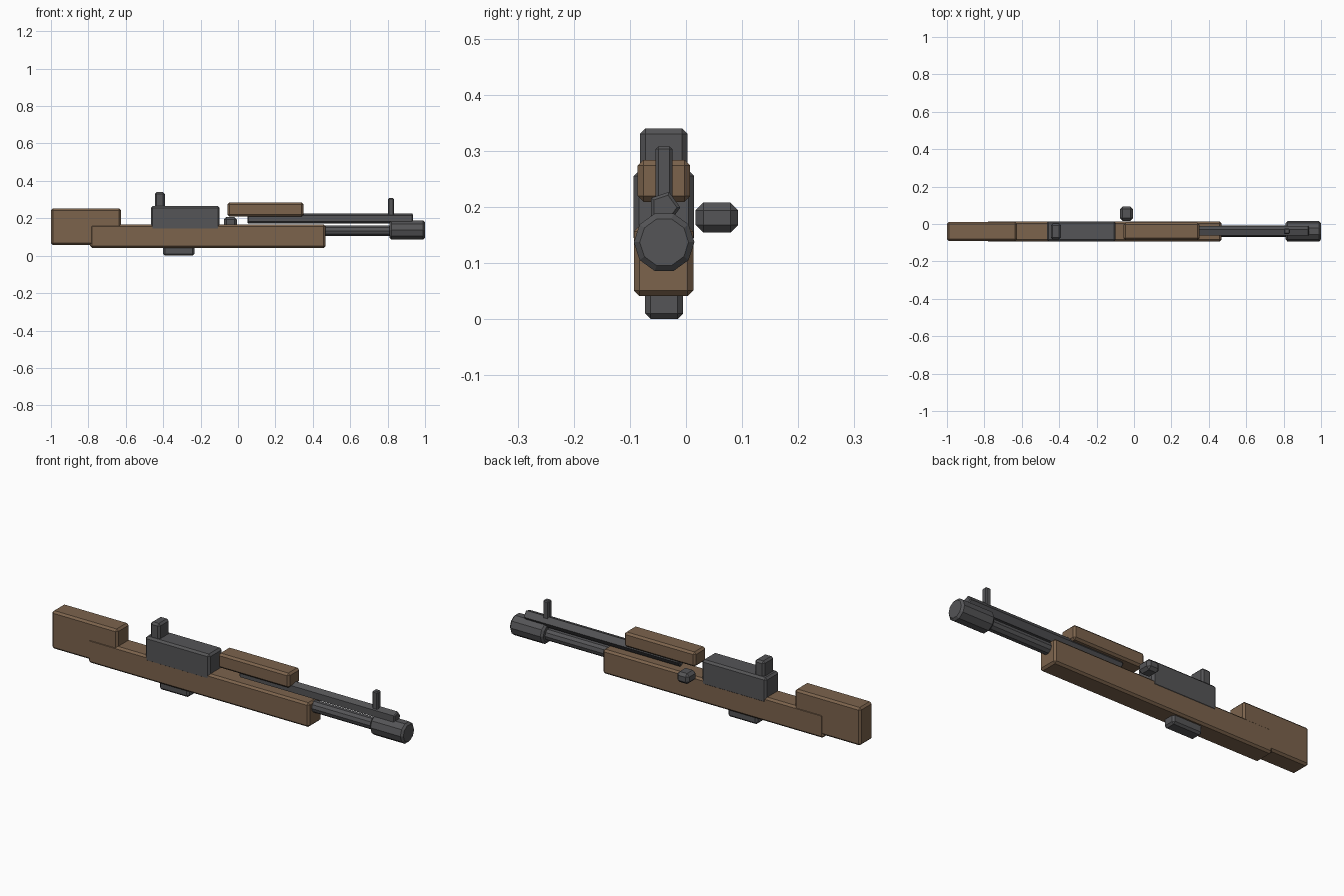
import bpy, math

if "Cube" in bpy.data.objects:
    bpy.data.objects.remove(bpy.data.objects["Cube"])

YC = -0.039  # centre line of the long body


def material(name, rgb):
    m = bpy.data.materials.new(name)
    m.diffuse_color = (*rgb, 1)
    m.use_nodes = True
    m.node_tree.nodes["Principled BSDF"].inputs["Base Color"].default_value = m.diffuse_color
    return m


WOOD = material("wood", (0.20, 0.125, 0.073))
STEEL = material("dark_steel", (0.09, 0.09, 0.095))


def finish(ob, name, mat, bevel):
    ob.name = name
    ob.data.materials.append(mat)
    mod = ob.modifiers.new("chamfer", 'BEVEL')
    mod.width = bevel
    mod.segments = 1
    mod.limit_method = 'ANGLE'
    mod.angle_limit = math.radians(80)  # only square corners and end rims
    return ob


def block(name, mat, x, y, z, bevel=0.01):
    lo, hi = zip(x, y, z)
    bpy.ops.mesh.primitive_cube_add(size=1, location=[(a + b) / 2 for a, b in zip(lo, hi)])
    ob = bpy.context.object
    ob.scale = [b - a for a, b in zip(lo, hi)]
    bpy.ops.object.transform_apply(location=False, rotation=False, scale=True)
    return finish(ob, name, mat, bevel)


def tube(name, mat, x, z, radius, sides, bevel, roll=0.0):
    bpy.ops.mesh.primitive_cylinder_add(
        vertices=sides, radius=radius, depth=x[1] - x[0],
        location=((x[0] + x[1]) / 2, YC, z), rotation=(roll, math.pi / 2, 0))
    bpy.ops.object.transform_apply(location=False, rotation=True, scale=False)
    return finish(bpy.context.object, name, mat, bevel)


# wooden furniture
block("stock", WOOD, (-0.79, 0.468), (-0.093, 0.013), (0.041, 0.166))
block("butt", WOOD, (-1.0, -0.625), (-0.091, 0.011), (0.057, 0.252))
block("handguard", WOOD, (-0.056, 0.35), (-0.086, 0.007), (0.209, 0.284))

# receiver group
block("receiver", STEEL, (-0.466, -0.098), (-0.0935, 0.0145), (0.135, 0.265))
block("magazine", STEEL, (-0.40, -0.232), (-0.073, -0.005), (0.0, 0.09))
block("rear_sight", STEEL, (-0.445, -0.391), (-0.082, 0.003), (0.24, 0.34))
block("bolt_handle", STEEL, (-0.075, -0.006), (0.017, 0.093), (0.154, 0.208), 0.014)

# barrel group: end vertices are turned so that the low-poly rod has a ridge on top
tube("barrel", STEEL, (0.38, 0.83), 0.133, 0.03, 10, 0.004)
tube("muzzle", STEEL, (0.81, 1.0), 0.137, 0.054, 10, 0.01)
rod = tube("gas_rod", STEEL, (0.05, 0.935), 0.199, 0.029, 5, 0.005)
# bring one ridge to the top
if max(v.co.z for v in rod.data.vertices) < 0.0289:
    for v in rod.data.vertices:
        v.co.z = -v.co.z
    rod.data.flip_normals()
block("front_sight", STEEL, (0.802, 0.833), (-0.054, -0.024), (0.205, 0.308), 0.005)
